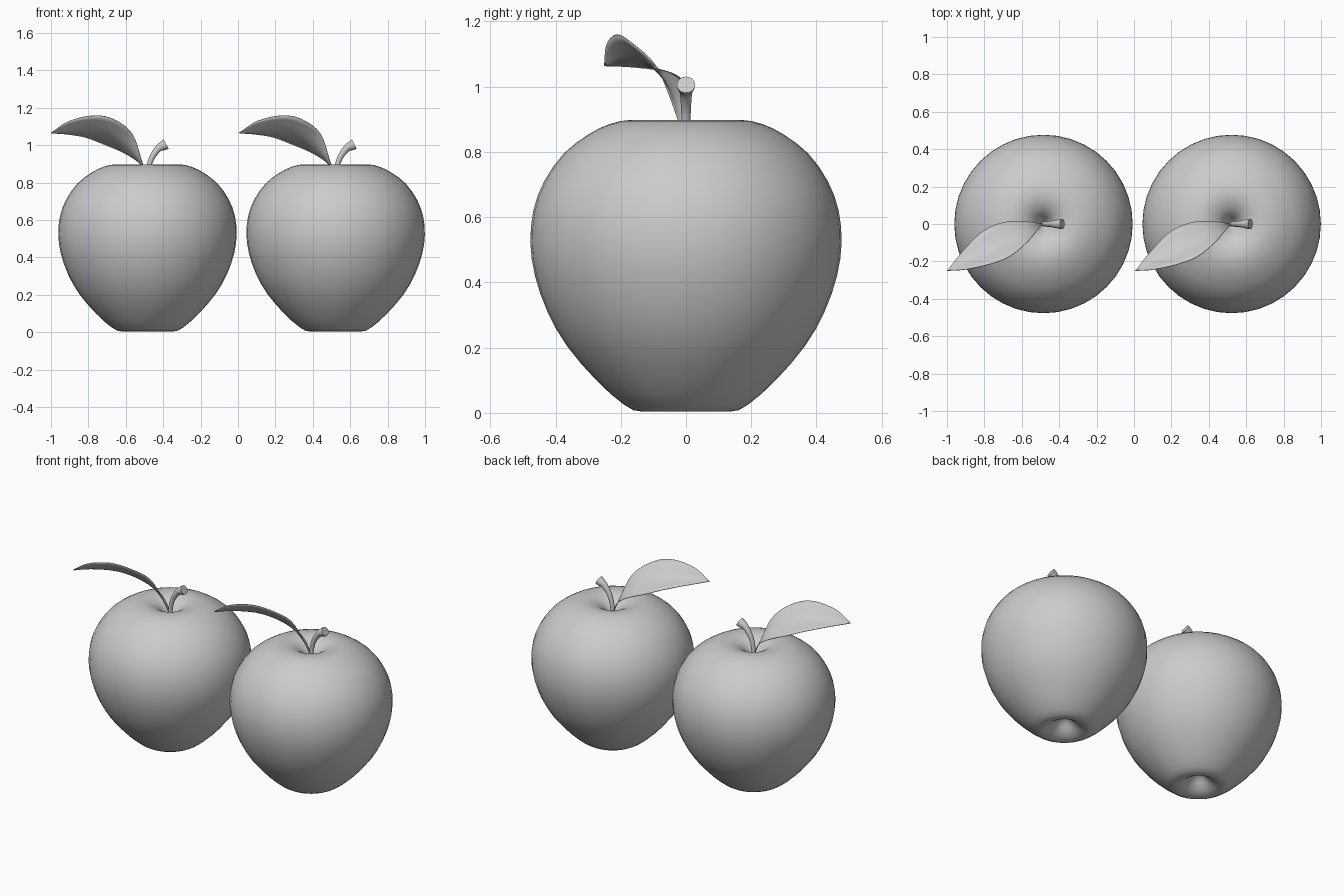
import bpy, bmesh, math
from mathutils import Vector

if "Cube" in bpy.data.objects:
    bpy.data.objects.remove(bpy.data.objects["Cube"])

SEG = 40
CENTRES = (-0.484, 0.522)


def spline(points, n):
    """Catmull-Rom curve through the points, n steps per span."""
    p = [Vector(q) for q in points]
    p = [2 * p[0] - p[1]] + p + [2 * p[-1] - p[-2]]
    out = []
    for i in range(1, len(p) - 2):
        a, b, c, d = p[i - 1:i + 3]
        for k in range(n):
            t = k / n
            out.append(0.5 * (2 * b + (c - a) * t + (2 * a - 5 * b + 4 * c - d) * t * t
                              + (3 * b - a - 3 * c + d) * t ** 3))
    return out + [p[-2]]


def mesh_from_rings(name, rings, closed=True, caps=False, angle=50):
    """Bridge consecutive rows of points into a smooth mesh."""
    bm = bmesh.new()
    rows = [[bm.verts.new(v) for v in ring] for ring in rings]
    n = len(rows[0])
    for r0, r1 in zip(rows, rows[1:]):
        for j in range(n if closed else n - 1):
            k = (j + 1) % n
            bm.faces.new((r0[j], r0[k], r1[k], r1[j]))
    if caps:
        bm.faces.new(rows[0])
        bm.faces.new(rows[-1])
    bmesh.ops.remove_doubles(bm, verts=bm.verts, dist=1e-5)
    bmesh.ops.recalc_face_normals(bm, faces=bm.faces)
    me = bpy.data.meshes.new(name)
    bm.to_mesh(me)
    bm.free()
    ob = bpy.data.objects.new(name, me)
    bpy.context.collection.objects.link(ob)
    bpy.ops.object.select_all(action='DESELECT')
    ob.select_set(True)
    bpy.context.view_layer.objects.active = ob
    bpy.ops.object.shade_smooth_by_angle(angle=math.radians(angle))
    return ob


# Apple body: lathe profile (radius, z) with hollows at both ends
profile = [(0, .085), (.035, .07), (.075, .03), (.135, .004), (.19, .025), (.275, .1),
           (.365, .205), (.425, .31), (.463, .42), (.477, .52), (.468, .62), (.435, .71),
           (.375, .795), (.3, .853), (.235, .885), (.17, .898), (.105, .886), (.055, .853),
           (.025, .81), (0, .785)]
angles = [2 * math.pi * i / SEG for i in range(SEG)]
body_rings = [[(max(p.x, 0) * math.cos(a), max(p.x, 0) * math.sin(a), p.y) for a in angles]
              for p in spline([(r, z, 0) for r, z in profile], 2)]

# Stem: bent path in the xz plane, flaring to the tip (x, z, radius)
stem_path = spline([(0, .77, .012), (.003, .86, .013), (.022, .93, .015),
                    (.058, .982, .019), (.085, .998, .026), (.1, 1.006, .028)], 3)
stem_rings = []
for i, p in enumerate(stem_path):
    q0, q1 = stem_path[max(i - 1, 0)], stem_path[min(i + 1, len(stem_path) - 1)]
    d = Vector((q1.x - q0.x, 0, q1.y - q0.y)).normalized()
    side = Vector((-d.z, 0, d.x))
    c = Vector((p.x, 0, p.y))
    stem_rings.append([c + p.z * (side * math.cos(a) + Vector((0, math.sin(a), 0)))
                       for a in angles[::2]])

# Leaf: back edge, midrib and front edge, smoothed along and across
back = [(0, .004, .82), (-.04, .006, .9), (-.123, .016, .957), (-.23, .005, 1.003),
        (-.337, -.048, 1.043), (-.444, -.16, 1.06), (-.514, -.25, 1.064)]
mid = [(0, 0, .82), (-.036, -.016, .905), (-.1, -.048, .993), (-.2, -.093, 1.05),
       (-.305, -.142, 1.077), (-.425, -.203, 1.08), (-.515, -.25, 1.065)]
front = [(0, -.004, .82), (-.03, -.03, .915), (-.08, -.09, 1.06), (-.176, -.171, 1.137),
         (-.283, -.214, 1.159), (-.417, -.243, 1.13), (-.516, -.25, 1.066)]
leaf_rows = [spline(row, 4) for row in zip(*(spline(e, 4) for e in (back, mid, front)))]

# Two identical apples side by side
for label, x in zip(("left", "right"), CENTRES):
    body = mesh_from_rings(f"{label}_apple_body", body_rings, angle=80)
    stem = mesh_from_rings(f"{label}_apple_stem", stem_rings, caps=True)
    leaf = mesh_from_rings(f"{label}_apple_leaf", leaf_rows, closed=False)
    thick = leaf.modifiers.new("thickness", 'SOLIDIFY')
    thick.thickness = 0.003
    thick.offset = 0
    for ob in (body, stem, leaf):
        ob.location.x = x
